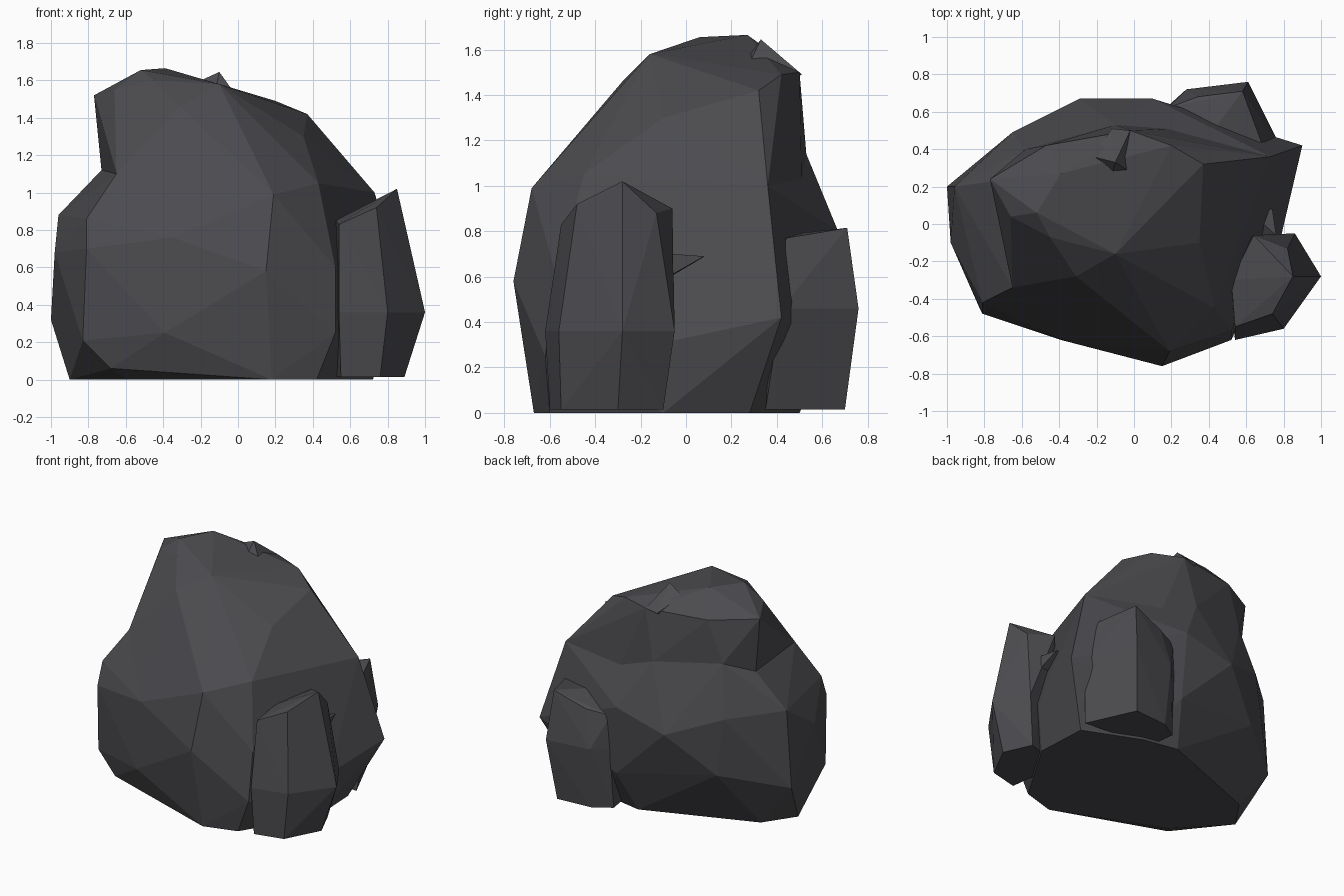
import bpy
import bmesh

default_cube = bpy.data.objects.get("Cube")
if default_cube:
    bpy.data.objects.remove(default_cube, do_unlink=True)

# Single charcoal stone colour
stone = bpy.data.materials.new("charcoal_stone")
stone.use_nodes = True
stone_colour = (.072, .07, .078, 1)
stone.diffuse_color = stone_colour
shader = next(n for n in stone.node_tree.nodes if n.type == "BSDF_PRINCIPLED")
shader.inputs["Base Color"].default_value = stone_colour
shader.inputs["Roughness"].default_value = .9


def faceted_stone(name, *corner_groups):
    """Wrap a flat-faced chunk of rock around groups of corner points."""
    bm = bmesh.new()
    for group in corner_groups:
        for corner in group:
            bm.verts.new(corner)
    bmesh.ops.convex_hull(bm, input=list(bm.verts), use_existing_faces=False)
    loose = [v for v in bm.verts if not v.link_faces]
    bmesh.ops.delete(bm, geom=loose, context="VERTS")
    # Merge nearly coplanar triangles into larger facets
    bmesh.ops.dissolve_limit(bm, angle_limit=.02, verts=list(bm.verts), edges=list(bm.edges))
    bmesh.ops.recalc_face_normals(bm, faces=list(bm.faces))
    mesh = bpy.data.meshes.new(name)
    bm.to_mesh(mesh)
    bm.free()
    mesh.materials.append(stone)
    rock = bpy.data.objects.new(name, mesh)
    bpy.context.collection.objects.link(rock)
    return rock


def fuse(base, *chunks):
    """Merge chunks into the base so no buried faces remain."""
    for chunk in chunks:
        union = base.modifiers.new("union", "BOOLEAN")
        union.operation = "UNION"
        union.solver = "EXACT"
        union.object = chunk
    bpy.context.view_layer.update()
    graph = bpy.context.evaluated_depsgraph_get()
    merged = bpy.data.meshes.new_from_object(base.evaluated_get(graph))
    base.modifiers.clear()
    base.data = merged
    for chunk in chunks:
        bpy.data.objects.remove(chunk, do_unlink=True)


def level(z, *outline):
    """Place a flat outline at one height."""
    return [(x, y, z) for x, y in outline]


# Corners shared by the lower boulder and the crown
shoulder = [(-.35, -.63, .76), (.19, -.68, .99), (.43, -.45, 1.05),
            (.73, .36, 1), (-.65, -.34, 1.1), (-.73, .23, 1.12)]
back_ledge = [(.2, .51, .98), (-.1, .53, 1.14), (-.58, .4, 1.2)]

# Lower boulder: narrow foot, bulging middle, sloping ledge at the back
boulder = faceted_stone(
    "main_boulder",
    level(0, (-.9, -.02), (-.59, -.35), (.18, -.67), (.42, -.6),
          (.72, -.1), (.7, .28), (.3, .45), (.04, .5), (-.75, .2)),
    [(-.83, -.44, .21), (-.68, -.46, .06), (-.39, -.62, .25), (.52, -.62, .25),
     (.9, .42, .42), (.79, -.05, .32), (-1, .2, .32), (.12, .64, .3), (-.6, .5, .42)],
    [(.15, -.76, .58), (.52, -.57, .6), (-.81, -.48, .7), (-.81, -.42, .86),
     (-.98, -.1, .68), (-.65, .49, .84), (-.29, .67, .7), (.1, .67, .8),
     (-.96, .2, .88)],
    shoulder, back_ledge)

# Crown: tapering upper mass with a tilted top, rooted inside the boulder
crown = faceted_stone(
    "crown",
    shoulder, back_ledge,
    level(.7, (-.55, -.2), (-.5, .2), (.2, .4), (.5, .3)),
    [(.2, -.27, 1.28), (.35, -.1, 1.3), (.37, .32, 1.42), (-.31, -.28, 1.46)],
    [(-.1, -.16, 1.58), (-.45, -.07, 1.6), (-.52, .06, 1.655), (-.39, .27, 1.665),
     (-.66, .04, 1.55), (-.77, .24, 1.52), (-.47, .42, 1.5), (-.02, .5, 1.5),
     (.2, .42, 1.49), (.1, .02, 1.48)])

# Chip standing on the top
chip = faceted_stone(
    "top_chip",
    [(-.1, .33, 1.645), (-.02, .5, 1.5), (-.22, .36, 1.59), (-.12, .51, 1.49),
     (-.01, .27, 1.52), (-.12, .26, 1.55), (-.1, .36, 1.4)])
fuse(boulder, crown, chip)

# Tall leaning shard at the front corner
faceted_stone(
    "front_shard",
    level(.015, (.89, -.3), (.8, -.1), (.76, -.55), (.55, -.6), (.5, -.2)),
    level(.36, (1, -.28), (.86, -.05), (.8, -.56), (.54, -.62)),
    [(.85, -.28, 1.02), (.82, -.13, .88), (.64, -.06, .9), (.74, -.48, .92),
     (.54, -.55, .83), (.52, -.3, .85)])

# Lower shard leaning on the back corner
faceted_stone(
    "back_shard",
    level(.015, (.56, .7), (.3, .68), (.17, .6), (.72, .35), (.2, .4)),
    level(.46, (.61, .76), (.28, .72), (.78, .42), (.18, .63)),
    [(.58, .71, .815), (.68, .44, .77), (.34, .68, .73), (.18, .62, .7),
     (.35, .4, .78)])

# Thin splinter on the side wall
faceted_stone(
    "side_splinter",
    [(.74, .08, .69), (.76, -.06, .7), (.76, -.06, .61), (.6, .08, .68), (.6, -.06, .6)])
